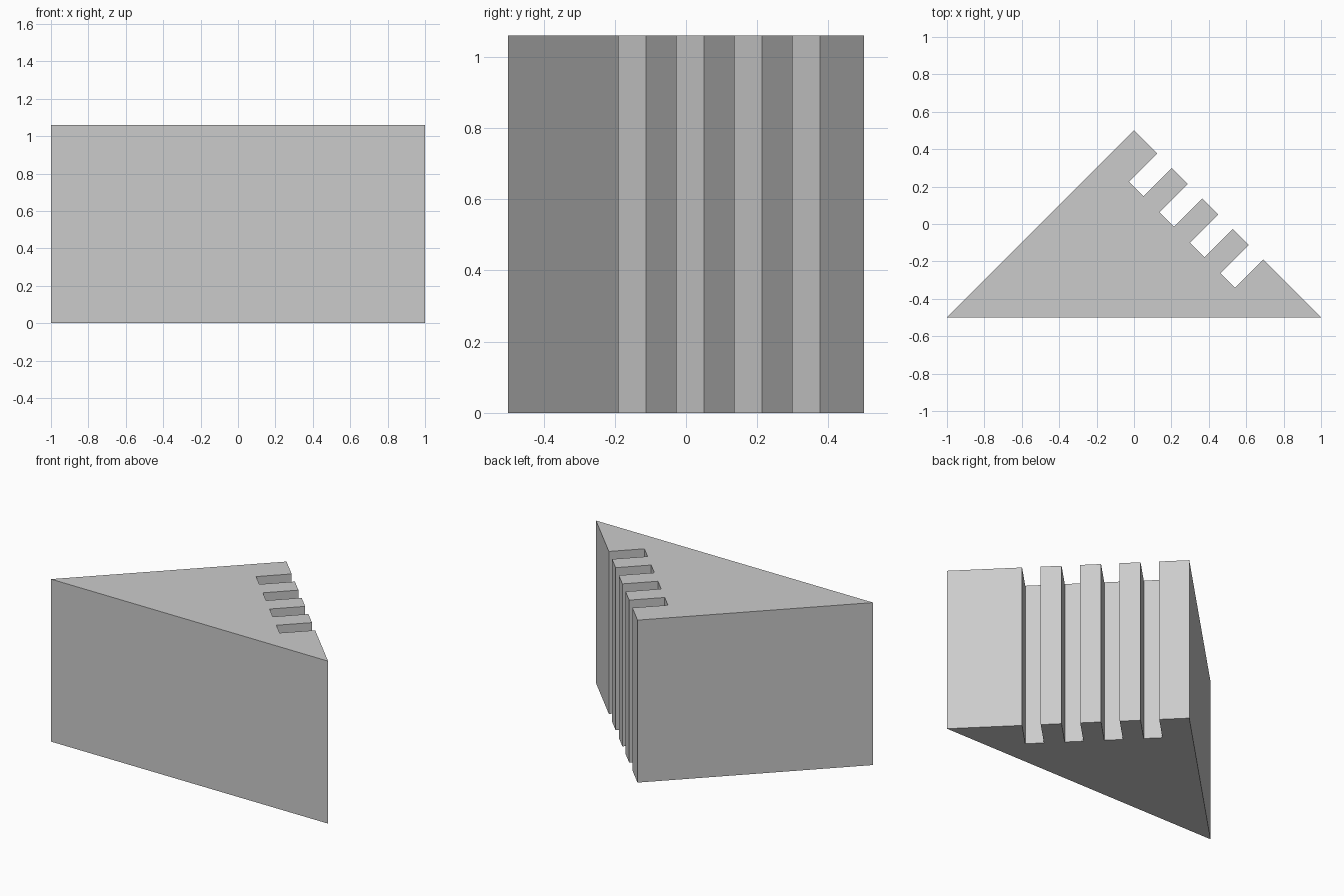
import bpy
import bmesh

HEIGHT = 1.06
SLOTS = 4
FIRST, PITCH, WIDTH, DEPTH = 0.124, 0.163, 0.077, 0.151

cube = bpy.data.objects.get("Cube")
if cube:
    bpy.data.objects.remove(cube, do_unlink=True)

# Material
grey = bpy.data.materials.new("light grey")
grey.use_nodes = True
colour = (0.6, 0.6, 0.6, 1)
grey.diffuse_color = colour
grey.node_tree.nodes["Principled BSDF"].inputs["Base Color"].default_value = colour


def on_slope(x, depth=0.0):
    """Point on the slotted side, pushed squarely inward by depth."""
    return (x - depth, 0.5 - x - depth)


# Triangular outline with evenly spaced slots along one side
outline = [(-1, -0.5), (1, -0.5)]
for i in reversed(range(SLOTS)):
    near = FIRST + i * PITCH
    far = near + WIDTH
    outline += [on_slope(far), on_slope(far, DEPTH),
                on_slope(near, DEPTH), on_slope(near)]
outline.append((0, 0.5))

# Extrude the outline into a solid block
bm = bmesh.new()
base = bm.faces.new([bm.verts.new((x, y, 0)) for x, y in outline])
top = bmesh.ops.extrude_face_region(bm, geom=[base], use_keep_orig=True)["geom"]
bmesh.ops.translate(bm, vec=(0, 0, HEIGHT),
                    verts=[v for v in top if isinstance(v, bmesh.types.BMVert)])
bmesh.ops.recalc_face_normals(bm, faces=bm.faces)

mesh = bpy.data.meshes.new("slotted_wedge_block")
bm.to_mesh(mesh)
bm.free()
mesh.materials.append(grey)
block = bpy.data.objects.new("slotted_wedge_block", mesh)
bpy.context.collection.objects.link(block)
